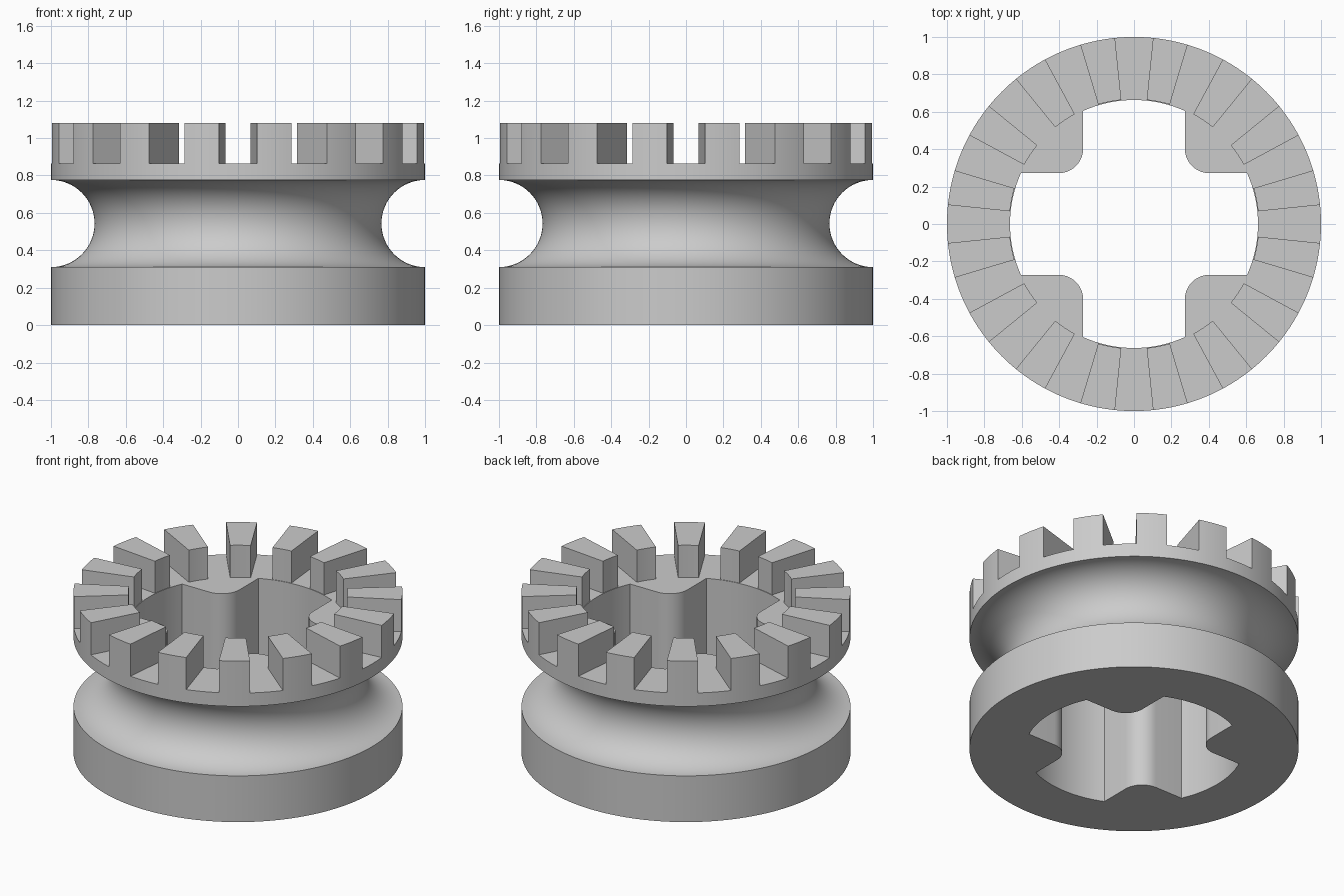
import bpy, bmesh
from math import sin, cos, pi, radians, asin, sqrt

cube = bpy.data.objects.get("Cube")
if cube:
    bpy.data.objects.remove(cube, do_unlink=True)

RIM, HEIGHT, FLOOR = 1.0, 1.08, 0.865    # outer radius, tooth tops, gap floor
GROOVE_Z, GROOVE_R = 0.543, 0.233        # centre and radius of the rope groove
BORE, TOOTH_IN = 0.663, 0.667            # bore radius, inner radius of teeth
LUG, FILLET = 0.272, 0.13                # lug face offset and rounded corner
TEETH, GAP = 16, radians(5.85)           # tooth count, half angle of a gap

grey = bpy.data.materials.new("grey")
grey.use_nodes = True
colour = (0.6, 0.6, 0.6, 1)
grey.diffuse_color = colour
grey.node_tree.nodes["Principled BSDF"].inputs["Base Color"].default_value = colour


def arc(r, a0, a1, n, cx=0, cy=0):
    """Points along an arc, ends included."""
    angles = [a0 + (a1 - a0) * i / n for i in range(n + 1)]
    return [(cx + r * cos(a), cy + r * sin(a)) for a in angles]


def add_object(name, bm):
    bmesh.ops.recalc_face_normals(bm, faces=bm.faces)
    mesh = bpy.data.meshes.new(name)
    bm.to_mesh(mesh)
    bm.free()
    mesh.materials.append(grey)
    obj = bpy.data.objects.new(name, mesh)
    bpy.context.collection.objects.link(obj)
    return obj


def prism(name, outline, z0, z1):
    bm = bmesh.new()
    face = bm.faces.new([bm.verts.new((x, y, z0)) for x, y in outline])
    top = bmesh.ops.extrude_face_region(bm, geom=[face])["geom"]
    verts = [v for v in top if isinstance(v, bmesh.types.BMVert)]
    bmesh.ops.translate(bm, verts=verts, vec=(0, 0, z1 - z0))
    return add_object(name, bm)


def lathe(name, profile, steps):
    """Revolve a profile whose first and last points get flat caps."""
    bm = bmesh.new()
    rings = [[bm.verts.new((r * cos(2 * pi * i / steps), r * sin(2 * pi * i / steps), z))
              for i in range(steps)] for r, z in profile]
    for low, high in zip(rings, rings[1:]):
        for i in range(steps):
            j = (i + 1) % steps
            bm.faces.new((low[i], low[j], high[j], high[i]))
    bm.faces.new(rings[0])
    bm.faces.new(rings[-1])
    return add_object(name, bm)


# Wheel body with a half-round groove
groove = arc(GROOVE_R, -pi / 2, -3 * pi / 2, 32, RIM, GROOVE_Z)
body = lathe("grooved_toothed_wheel", [(RIM, 0)] + groove + [(RIM, HEIGHT)], 160)

# Cross-shaped bore: four wide arcs separated by rounded lugs
bore = []
half = asin(LUG / BORE)
centre = LUG + FILLET
for k in range(4):
    turn = k * pi / 2
    quarter = arc(BORE, -half, half, 16)
    quarter += arc(FILLET, 3 * pi / 2, pi, 10, centre, centre)
    bore += [(x * cos(turn) - y * sin(turn), x * sin(turn) + y * cos(turn))
             for x, y in quarter]
bore_cutter = prism("bore_cutter", bore, -0.2, HEIGHT + 0.2)

# Star-shaped cutter: central recess plus the radial gaps between teeth
star = []
pitch = 2 * pi / TEETH
for k in range(TEETH):
    a = k * pitch
    star += arc(RIM * 1.1, a - GAP, a + GAP, 2)
    star += arc(TOOTH_IN, a + GAP, a + pitch - GAP, 6)
gap_cutter = prism("gap_cutter", star, FLOOR, HEIGHT + 0.2)

for cutter in (bore_cutter, gap_cutter):
    cutter.hide_render = True
    cut = body.modifiers.new(cutter.name, 'BOOLEAN')
    cut.operation = 'DIFFERENCE'
    cut.solver = 'EXACT'
    cut.object = cutter

# Apply the cuts and drop the cutters
bpy.ops.object.select_all(action='DESELECT')
bpy.context.view_layer.objects.active = body
body.select_set(True)
for name in [m.name for m in body.modifiers]:
    bpy.ops.object.modifier_apply(modifier=name)
for cutter in (bore_cutter, gap_cutter):
    bpy.data.objects.remove(cutter, do_unlink=True)
bpy.ops.object.shade_smooth_by_angle(angle=radians(30))
